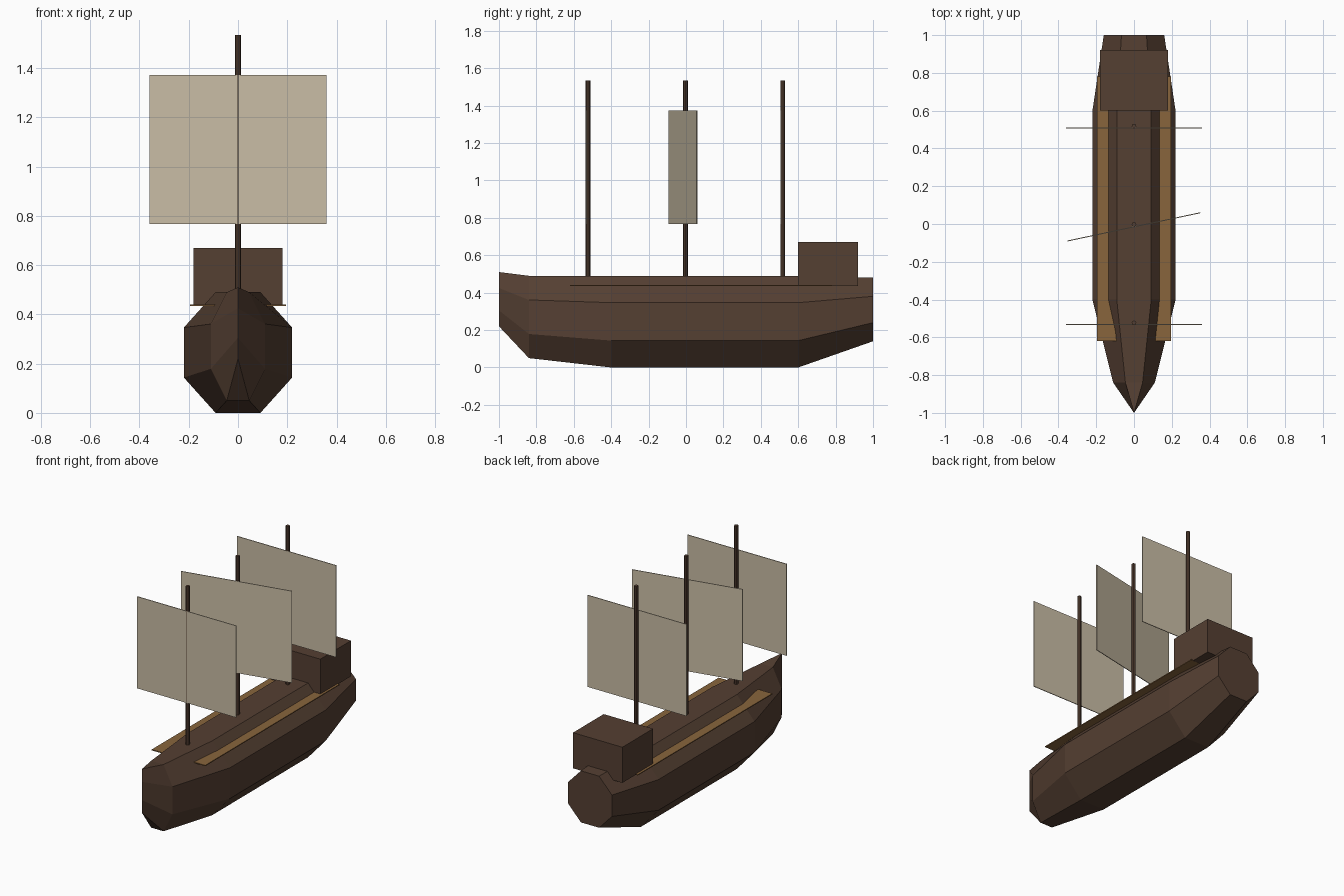
import bpy, bmesh
from math import radians
from mathutils import Matrix

cube = bpy.data.objects.get("Cube")
if cube:
    bpy.data.objects.remove(cube, do_unlink=True)


def material(name, rgb):
    mat = bpy.data.materials.new(name)
    mat.use_nodes = True
    mat.diffuse_color = (*rgb, 1)
    mat.node_tree.nodes["Principled BSDF"].inputs["Base Color"].default_value = (*rgb, 1)
    return mat


DARK_WOOD = material("dark wood", (0.09, 0.05, 0.032))
LIGHT_WOOD = material("light wood", (0.25, 0.13, 0.046))
CANVAS = material("canvas", (0.59, 0.51, 0.38))


def finish(name, bm, mat):
    bmesh.ops.recalc_face_normals(bm, faces=bm.faces)
    mesh = bpy.data.meshes.new(name)
    bm.to_mesh(mesh)
    bm.free()
    mesh.materials.append(mat)
    obj = bpy.data.objects.new(name, mesh)
    bpy.context.collection.objects.link(obj)
    return obj


def box(name, center, size, mat, turn=0):
    bm = bmesh.new()
    bmesh.ops.create_cube(bm, size=1, matrix=Matrix.Diagonal((*size, 1)))
    obj = finish(name, bm, mat)
    obj.location = center
    obj.rotation_euler.z = radians(turn)
    return obj


# Hull: octagonal rings lofted from the pointed bow to the flat stern
# Each ring: y, half width, bottom z, top z
RINGS = [(-1, 0, 0.22, 0.51), (-0.84, 0.11, 0.05, 0.49), (-0.4, 0.22, 0, 0.49),
         (0.6, 0.22, 0, 0.49), (1, 0.16, 0.14, 0.48)]
FLAT = 0.414
OCTAGON = [(FLAT, 1), (1, FLAT), (1, -FLAT), (FLAT, -1),
           (-FLAT, -1), (-1, -FLAT), (-1, FLAT), (-FLAT, 1)]
bm = bmesh.new()
loops = []
for y, half, low, high in RINGS:
    mid, tall = (low + high) / 2, (high - low) / 2
    loops.append([bm.verts.new((u * half, y, mid + v * tall)) for u, v in OCTAGON])
for a, b in zip(loops, loops[1:]):
    for i in range(8):
        j = (i + 1) % 8
        bm.faces.new((a[i], a[j], b[j], b[i]))
bm.faces.new(loops[-1])
bmesh.ops.remove_doubles(bm, verts=bm.verts, dist=0.0001)
finish("hull", bm, DARK_WOOD)

# Side walkways: one thin plank through the hull, showing on both sides
box("walkway", (0, 0.08, 0.438), (0.39, 1.4, 0.006), LIGHT_WOOD)

# Stern cabin
box("cabin", (0, 0.76, 0.553), (0.36, 0.32, 0.235), DARK_WOOD)

# Masts and square sails: mast y, sail y, sail turn in degrees
RIGGING = {"front": (-0.524, -0.533, 0), "middle": (-0.003, -0.015, 12),
           "rear": (0.518, 0.508, 0)}
for place, (mast_y, sail_y, turn) in RIGGING.items():
    bm = bmesh.new()
    bmesh.ops.create_cone(bm, cap_ends=True, segments=8, radius1=0.0125,
                          radius2=0.0125, depth=1.1)
    finish(place + "_mast", bm, DARK_WOOD).location = (0, mast_y, 0.985)
    box(place + "_sail", (0, sail_y, 1.07), (0.72, 0.005, 0.605), CANVAS, turn)
